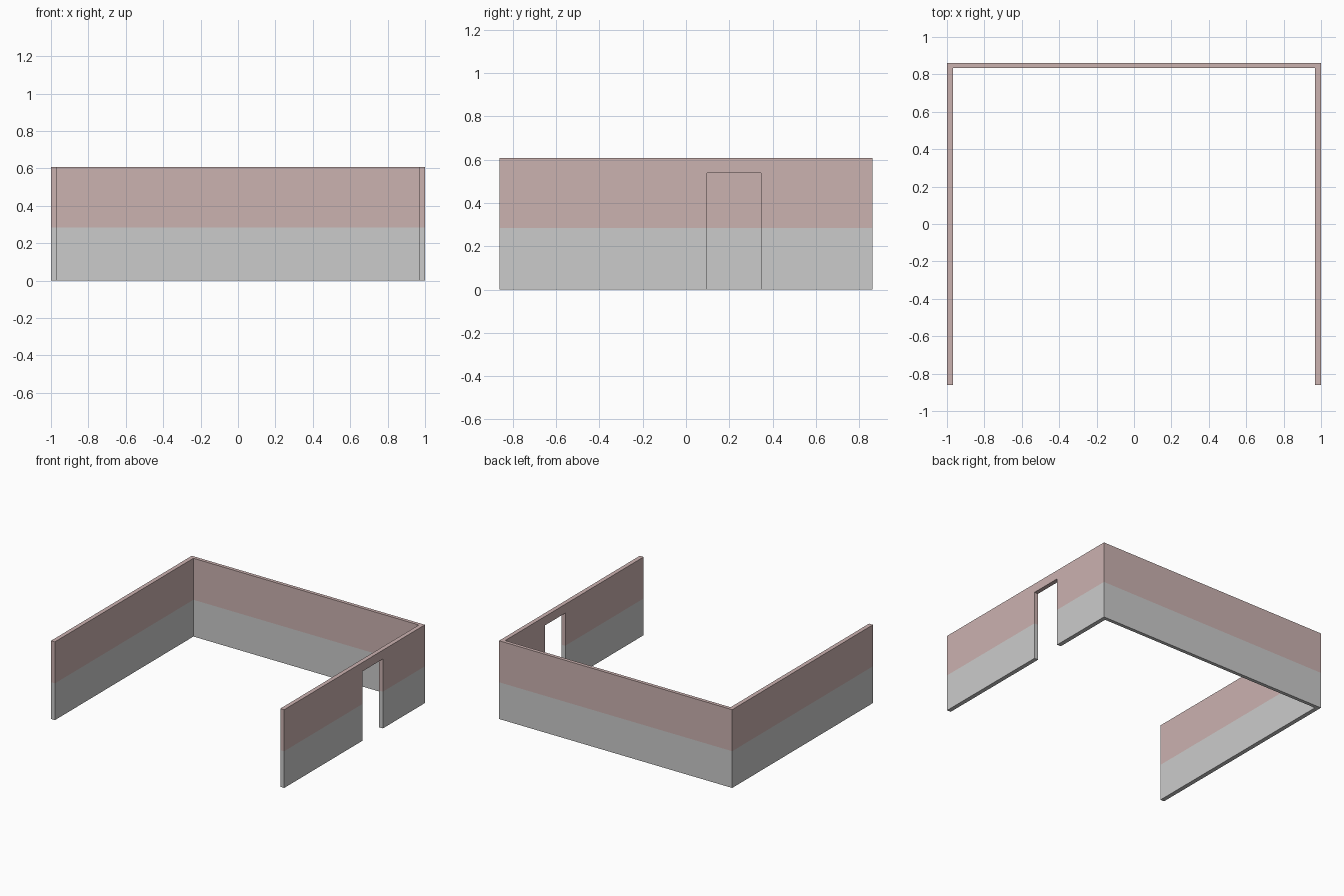
import bpy, bmesh

if "Cube" in bpy.data.objects:
    bpy.data.objects.remove(bpy.data.objects["Cube"])

HX, HY, H = 1.0, 0.862, 0.607      # half width, half depth, height
TS, TB = 0.033, 0.027              # side and back wall thickness
SPLIT = 0.285                      # height where the paint changes


def material(name, color):
    m = bpy.data.materials.new(name)
    m.diffuse_color = color
    m.use_nodes = True
    m.node_tree.nodes["Principled BSDF"].inputs["Base Color"].default_value = m.diffuse_color
    return m


lower = material("lower_grey", (0.6, 0.6, 0.6, 1))
upper = material("upper_red", (0.6, 0.445, 0.435, 1))


def two_tone_prism(name, plan, z0, z1):
    """Extrude a plan outline upwards, split it at the paint line and colour it."""
    bm = bmesh.new()
    face = bm.faces.new([bm.verts.new((x, y, z0)) for x, y in plan])
    top = bmesh.ops.extrude_face_region(bm, geom=[face])["geom"]
    bmesh.ops.translate(bm, vec=(0, 0, z1 - z0),
                        verts=[v for v in top if isinstance(v, bmesh.types.BMVert)])
    bmesh.ops.bisect_plane(bm, geom=bm.verts[:] + bm.edges[:] + bm.faces[:],
                           plane_co=(0, 0, SPLIT), plane_no=(0, 0, 1))
    bmesh.ops.recalc_face_normals(bm, faces=bm.faces[:])
    for f in bm.faces:
        f.material_index = int(f.calc_center_median().z > SPLIT)
    me = bpy.data.meshes.new(name)
    bm.to_mesh(me)
    bm.free()
    me.materials.append(lower)
    me.materials.append(upper)
    ob = bpy.data.objects.new(name, me)
    bpy.context.collection.objects.link(ob)
    return ob


# Three-sided wall, open at the front
ix, iy = HX - TS, HY - TB
walls = two_tone_prism("walls", [(-HX, -HY), (-ix, -HY), (-ix, iy), (ix, iy),
                                 (ix, -HY), (HX, -HY), (HX, HY), (-HX, HY)], 0, H)

# Doorway through the right wall
cutter = two_tone_prism("doorway_cutter", [(0.9, 0.098), (1.1, 0.098),
                                           (1.1, 0.347), (0.9, 0.347)], -0.1, 0.538)
cutter.hide_render = True
cutter.hide_viewport = False
cutter.display_type = 'WIRE'
cut = walls.modifiers.new("doorway", 'BOOLEAN')
cut.operation = 'DIFFERENCE'
cut.solver = 'EXACT'
cut.object = cutter
